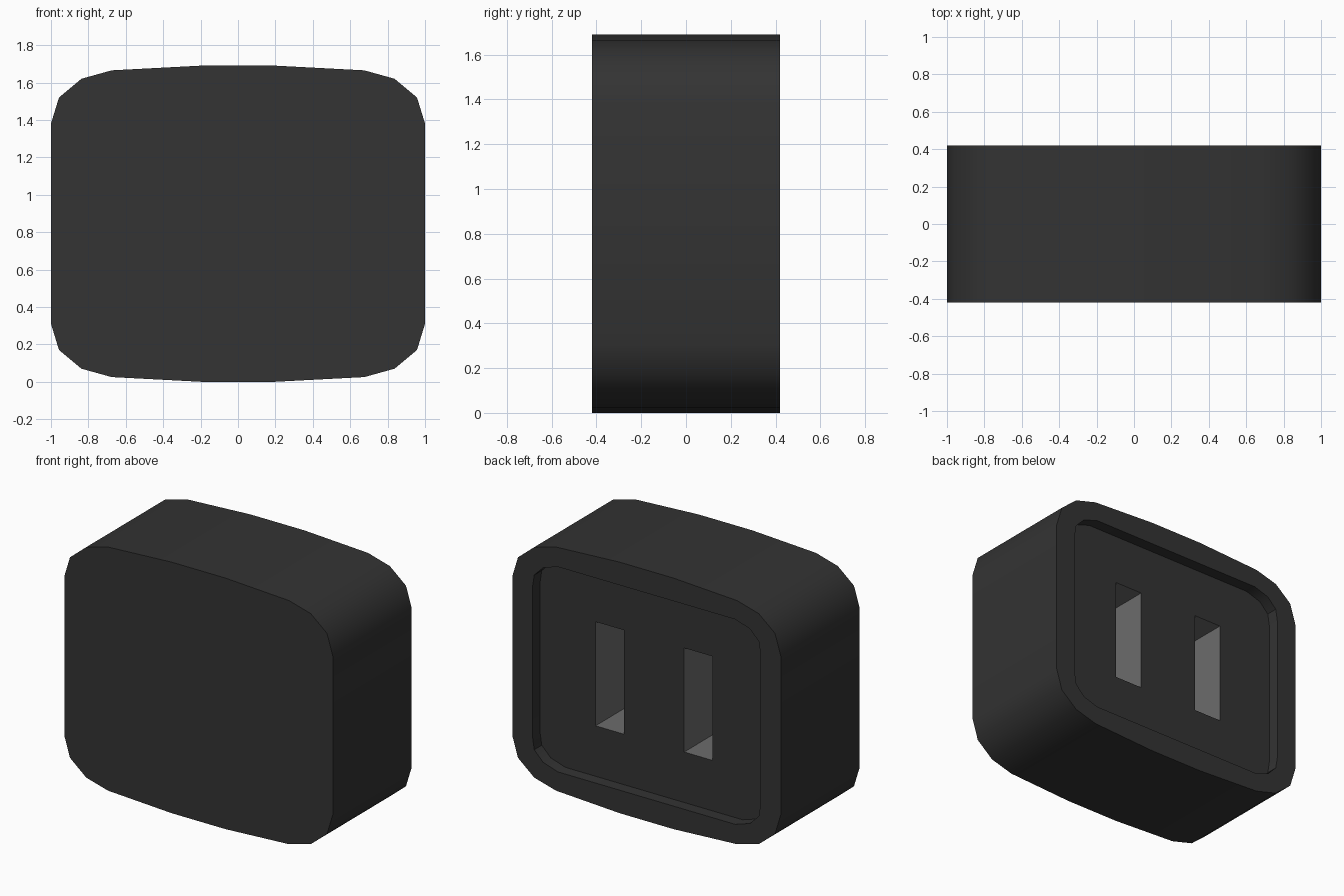
import bpy
import bmesh

if "Cube" in bpy.data.objects:
    bpy.data.objects.remove(bpy.data.objects["Cube"])

MID = 0.845                     # height of the centre line
BACK, FLOOR, DEEP = 0.42, 0.34, -0.06

# One quarter of each outline: x, height above the centre line
OUTER = [(1.0, 0.535), (0.957, 0.675), (0.837, 0.775), (0.675, 0.82), (0.2, 0.845)]
RECESS = [(0.85, 0.50), (0.836, 0.588), (0.77, 0.655), (0.66, 0.69)]


def mirror(quarter):
    """Mirror a quarter outline into a full closed loop."""
    half = quarter + [(-x, z) for x, z in reversed(quarter)]
    return half + [(-x, -z) for x, z in half]


def material(name, value):
    mat = bpy.data.materials.new(name)
    mat.diffuse_color = (value, value, value, 1)
    mat.use_nodes = True
    mat.node_tree.nodes["Principled BSDF"].inputs["Base Color"].default_value = mat.diffuse_color
    return mat


bm = bmesh.new()


def ring(outline, y):
    return [bm.verts.new((x, y, MID + z)) for x, z in outline]


def loop_edges(verts):
    edges = []
    for a, b in zip(verts, verts[1:] + verts[:1]):
        edges.append(bm.edges.get((a, b)) or bm.edges.new((a, b)))
    return edges


def walls(a, b, mat=0):
    n = len(a)
    for i in range(n):
        j = (i + 1) % n
        bm.faces.new((a[i], a[j], b[j], b[i])).material_index = mat


def fill(*rings):
    """Flat face bounded by the first ring with the others as holes."""
    edges = [e for r in rings for e in loop_edges(r)]
    bmesh.ops.triangle_fill(bm, use_beauty=True, use_dissolve=False,
                            edges=edges, normal=(0, 1, 0))


# Outer shell
front = ring(mirror(OUTER), -BACK)
back = ring(mirror(OUTER), BACK)
bm.faces.new(front)
walls(front, back)

# Back rim and recess
lip = ring(mirror(RECESS), BACK)
floor = ring(mirror(RECESS), FLOOR)
fill(back, lip)
walls(lip, floor)

# Two slots in the recessed panel
mouths = []
for side in (-1, 1):
    rect = [(side * x, z) for x, z in ((0.225, -0.35), (0.435, -0.35), (0.435, 0.35), (0.225, 0.35))]
    mouth, end = ring(rect, FLOOR), ring(rect, DEEP)
    walls(mouth, end, 1)
    bm.faces.new(end).material_index = 1
    mouths.append(mouth)
fill(floor, *mouths)

bmesh.ops.recalc_face_normals(bm, faces=bm.faces[:])
mesh = bpy.data.meshes.new("slotted_block")
bm.to_mesh(mesh)
bm.free()
mesh.materials.append(material("dark_shell", 0.033))
mesh.materials.append(material("slot_grey", 0.15))
block = bpy.data.objects.new("slotted_block", mesh)
bpy.context.collection.objects.link(block)

# Smooth rounded sides, sharp rims
bpy.context.view_layer.objects.active = block
block.select_set(True)
bpy.ops.object.shade_smooth_by_angle(angle=0.6)
